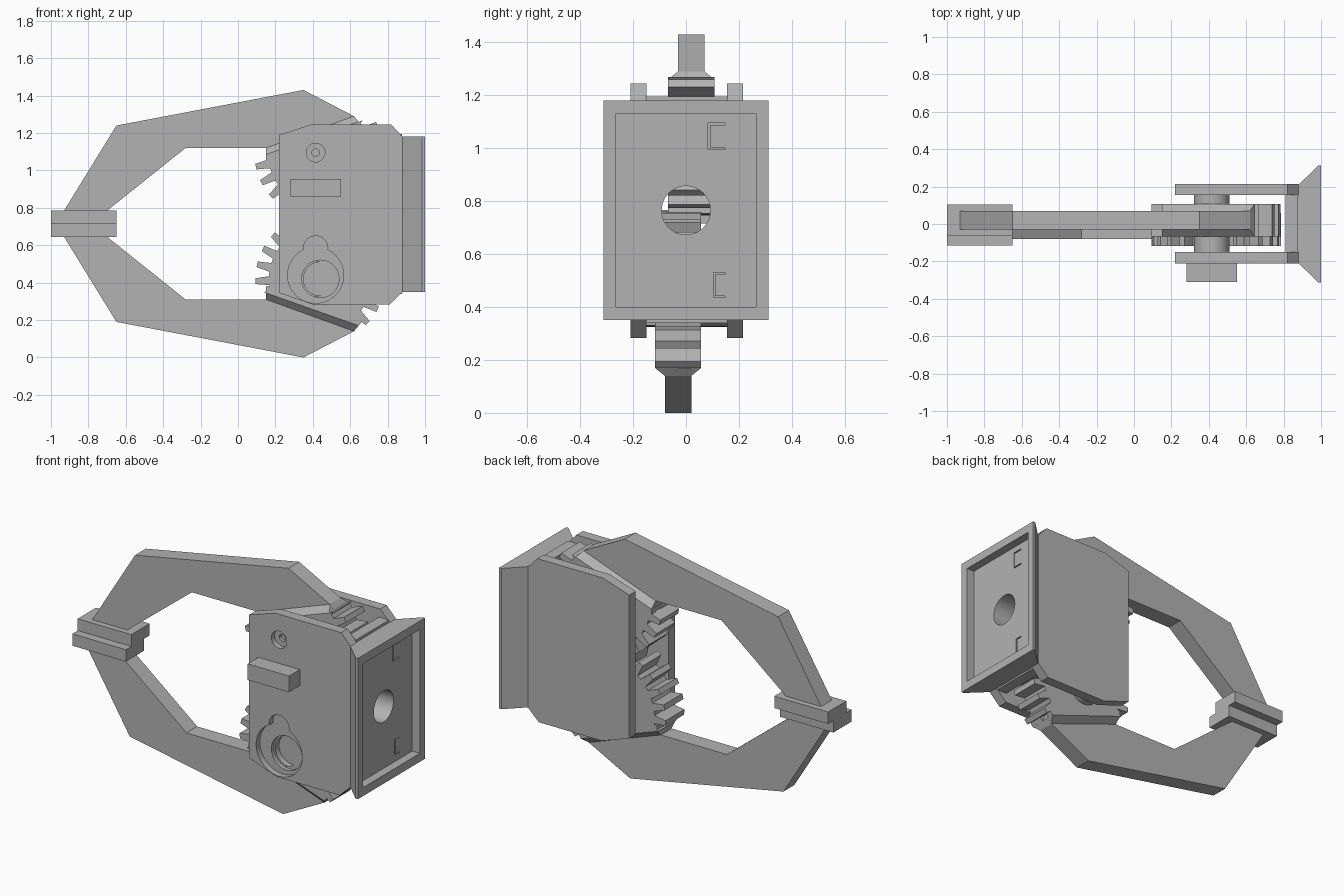
import bpy, bmesh
from math import cos, sin, tau, radians

cube = bpy.data.objects.get("Cube")
if cube:
    bpy.data.objects.remove(cube, do_unlink=True)

grey = bpy.data.materials.new("plain grey")
grey.use_nodes = True
COLOUR = (0.45, 0.45, 0.45, 1)
grey.diffuse_color = COLOUR
grey.node_tree.nodes["Principled BSDF"].inputs["Base Color"].default_value = COLOUR


def loft(name, rings):
    """Join rings of 3D points into a closed solid."""
    bm = bmesh.new()
    loops = [[bm.verts.new(p) for p in ring] for ring in rings]
    n = len(loops[0])
    bm.faces.new(loops[0])
    bm.faces.new(loops[-1])
    for a, b in zip(loops, loops[1:]):
        for i in range(n):
            j = (i + 1) % n
            bm.faces.new((a[i], a[j], b[j], b[i]))
    bmesh.ops.recalc_face_normals(bm, faces=bm.faces)
    mesh = bpy.data.meshes.new(name)
    bm.to_mesh(mesh)
    bm.free()
    mesh.materials.append(grey)
    ob = bpy.data.objects.new(name, mesh)
    bpy.context.collection.objects.link(ob)
    return ob


def prism(name, pts, y0, y1, pts_end=None):
    """Extrude an x-z outline along y."""
    return loft(name, [[(x, y0, z) for x, z in pts],
                       [(x, y1, z) for x, z in (pts_end or pts)]])


def box(name, x, y, z):
    return prism(name, [(x[0], z[0]), (x[1], z[0]), (x[1], z[1]), (x[0], z[1])], *y)


def circle(cx, cz, r, n=40):
    return [(cx + r * cos(tau * i / n), cz + r * sin(tau * i / n)) for i in range(n)]


def cut(ob, cutter):
    cutter.hide_render = True
    mod = ob.modifiers.new("cut", "BOOLEAN")
    mod.operation, mod.solver, mod.object = "DIFFERENCE", "EXACT", cutter
    bpy.context.view_layer.objects.active = ob
    bpy.ops.object.modifier_apply(modifier=mod.name)
    bpy.data.objects.remove(cutter, do_unlink=True)


def smooth(ob):
    bpy.ops.object.select_all(action="DESELECT")
    ob.select_set(True)
    bpy.context.view_layer.objects.active = ob
    bpy.ops.object.shade_smooth_by_angle(angle=radians(20))


def gear_outline(cx, cz, phase, teeth=24, root=0.275, tip=0.347):
    pts = []
    for i in range(teeth):
        for off, r in ((-0.33, root), (-0.17, tip), (0.17, tip), (0.33, root)):
            a = radians(phase) + tau * (i + off) / teeth
            pts.append((cx + r * cos(a), cz + r * sin(a)))
    return pts


# Fingers with geared hubs and gripping pads
FINGER = [(-0.93, 0.785), (-0.65, 1.24), (0.35, 1.43), (0.62, 1.29), (0.645, 1.26),
          (0.55, 1.05), (0.15, 1.06), (0.15, 1.12), (-0.28, 1.12), (-0.70, 0.785)]
HUB = [(0.15, 1.05), (0.15, 1.085), (0.645, 1.26), (0.66, 1.24), (0.6, 1.0)]
HUB_WIDE = [(0.15, 1.05), (0.15, 1.12), (0.62, 1.29), (0.66, 1.24), (0.6, 1.0)]
ABOVE = [(-0.274, 0.935), (1.14, 1.435), (1.14, 1.9), (-0.274, 1.9)]
for side, flip, mid, cx, cz, phase in (("upper", False, 0.02, 0.435, 1.09, 191.6),
                                       ("lower", True, -0.03, 0.44, 0.42, 167)):
    def place(pts):
        return [(x, 1.43 - z) if flip else (x, z) for x, z in pts]
    lo, hi = mid - 0.0875, mid + 0.0875
    prism(side + "_finger", place(FINGER), mid - 0.05, mid + 0.05)
    prism(side + "_hub", place(HUB), lo, mid, place(HUB)).name = side + "_hub_core"
    prism(side + "_hub_front", place(HUB), lo, mid - 0.05, place(HUB_WIDE))
    prism(side + "_hub_back", place(HUB_WIDE), mid + 0.05, hi, place(HUB))
    gear = prism(side + "_gear", gear_outline(cx, cz, phase), lo, hi)
    cut(gear, prism("gear_trim", place(ABOVE), -0.5, 0.5))
    z0 = 0.645 if flip else 0.715
    box(side + "_pad", (-1, -0.65), (mid - 0.085, mid + 0.085), (z0, z0 + 0.07))
    # Pivot spacers between the hub and the side plates
    front = prism(side + "_front_spacer", circle(0.415, cz, 0.095), -0.152, lo)
    if flip:
        cut(front, prism("bore", circle(0.44, 0.42, 0.09), -0.3, 0))
    smooth(front)
    smooth(prism(side + "_back_spacer", circle(0.415, cz, 0.095), hi, 0.157))

# Side plates
PLATE = [(0.22, 0.345), (0.40, 0.283), (0.81, 0.283), (0.88, 0.35),
         (0.88, 1.18), (0.82, 1.245), (0.39, 1.245), (0.22, 1.19)]
prism("back_plate", PLATE, 0.155, 0.215)
front_plate = prism("front_plate", PLATE, -0.21, -0.15)
for pts, depth in ((circle(0.415, 0.44, 0.15), -0.175), (circle(0.415, 0.585, 0.065), -0.175),
                   (circle(0.44, 0.42, 0.1), -0.1), (circle(0.415, 1.095, 0.05), -0.18),
                   (circle(0.415, 1.095, 0.02), -0.16)):
    cut(front_plate, prism("plate_cut", pts, -0.3, depth))
smooth(front_plate)
box("front_block", (0.28, 0.55), (-0.31, -0.205), (0.86, 0.955))


# Flared mounting flange, recessed, with a centre hole
def rect(x, half):
    return [(x, -half, 0.35), (x, half, 0.35), (x, half, 1.18), (x, -half, 1.18)]


def hole_cutter():
    return loft("hole", [[(x, a, b) for a, b in circle(0, 0.765, 0.092)] for x in (0.7, 1.1)])


flange = loft("mount_flange", [rect(0.875, 0.205), rect(0.985, 0.312), rect(1.0, 0.312)])
cut(flange, box("recess", (0.95, 1.1), (-0.265, 0.265), (0.4, 1.13)))
wall = box("inner_wall", (0.81, 0.876), (-0.152, 0.157), (0.34, 1.195))
for ob in (flange, wall):
    cut(ob, hole_cutter())
# Bracket-shaped slots in the recess floor
for y, z0, z1 in ((0.083, 0.995, 1.095), (0.103, 0.435, 0.53)):
    for ys, zs in (((y, y + 0.007), (z0, z1)), ((y, 0.147), (z0, z0 + 0.007)),
                   ((y, 0.147), (z1 - 0.007, z1))):
        cut(flange, box("slot", (0.93, 1.1), ys, zs))
smooth(flange)
smooth(wall)
